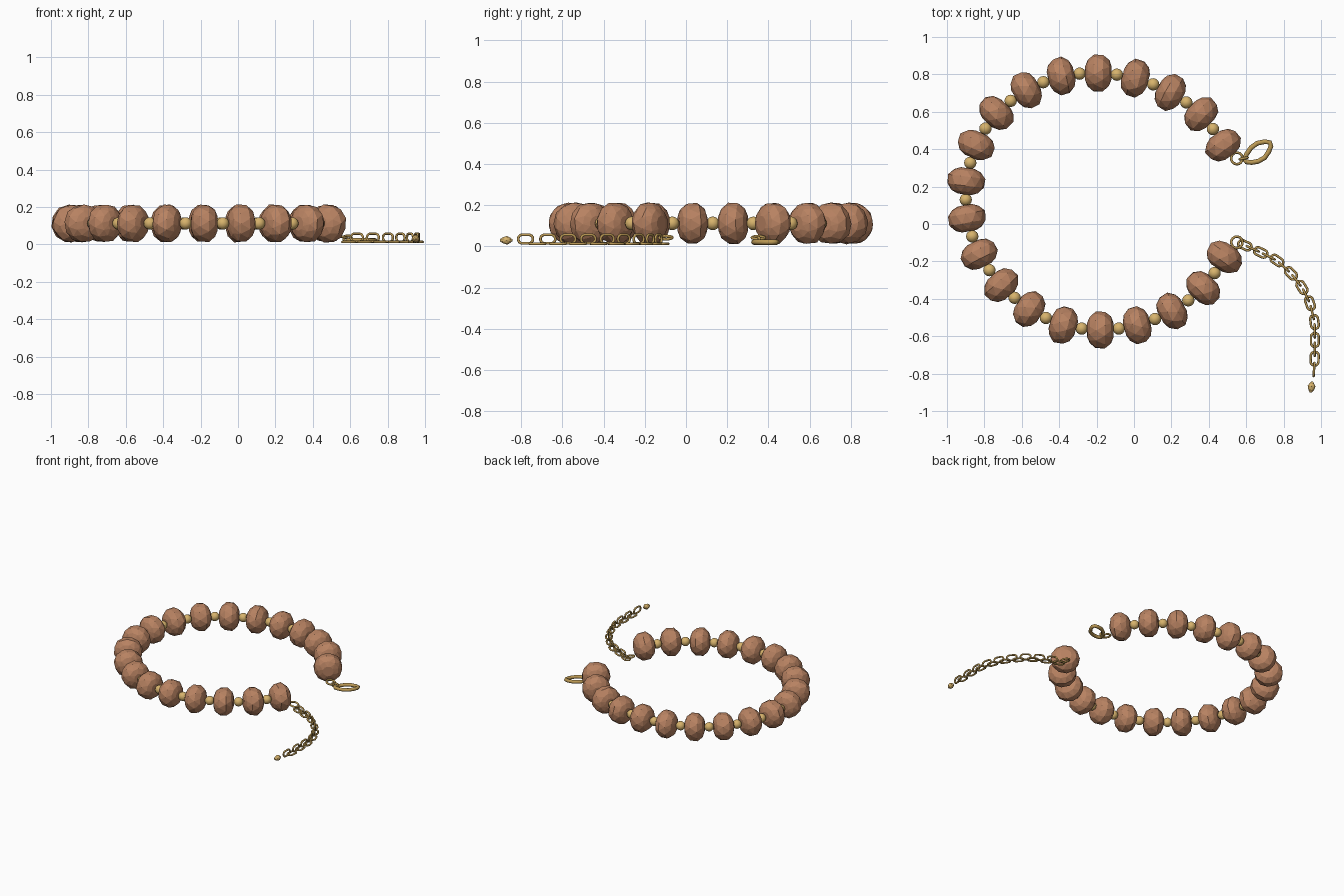
import bpy, bmesh, math, random
from mathutils import Vector, Matrix

if "Cube" in bpy.data.objects:
    bpy.data.objects.remove(bpy.data.objects["Cube"])

random.seed(4)
SHIFT = Matrix.Translation((.004, -.006, 0))


def material(name, rgb):
    m = bpy.data.materials.new(name)
    m.diffuse_color = (*rgb, 1)
    m.use_nodes = True
    m.node_tree.nodes["Principled BSDF"].inputs["Base Color"].default_value = m.diffuse_color
    return m


WOOD = material("brown wood", (0.48, 0.225, 0.122))
GOLD = material("gold", (0.68, 0.45, 0.15))
BRASS = material("dark brass", (0.50, 0.32, 0.09))


def add_object(name, mesh, mat, matrix):
    mesh.materials.clear()
    mesh.materials.append(mat)
    ob = bpy.data.objects.new(name, mesh)
    bpy.context.collection.objects.link(ob)
    ob.matrix_world = SHIFT @ matrix
    return ob


def wire_loop(name, pts, radius, mat, matrix=Matrix()):
    """Closed round wire through pts, turned into a smooth mesh."""
    cu = bpy.data.curves.new(name, 'CURVE')
    cu.dimensions = '3D'
    cu.bevel_depth = radius
    cu.bevel_resolution = 2
    sp = cu.splines.new('POLY')
    sp.points.add(len(pts) - 1)
    for p, co in zip(sp.points, pts):
        p.co = (*co, 1)
    sp.use_cyclic_u = True
    tmp = bpy.data.objects.new(name + "_curve", cu)
    bpy.context.collection.objects.link(tmp)
    bpy.context.view_layer.update()
    mesh = bpy.data.meshes.new_from_object(
        tmp.evaluated_get(bpy.context.evaluated_depsgraph_get()))
    bpy.data.objects.remove(tmp)
    for f in mesh.polygons:
        f.use_smooth = True
    return add_object(name, mesh, mat, matrix)


def lathe(profile, sides, jitter=0.0):
    """Faceted solid around local x; every other ring is turned half a step."""
    bm = bmesh.new()
    rings = []
    for i, (t, r) in enumerate(profile):
        ring = []
        for k in range(sides):
            a = 2 * math.pi * (k + 0.5 * (i % 2)) / sides
            rr = r * (1 + random.uniform(-jitter, jitter))
            ring.append(bm.verts.new((t + random.uniform(-jitter, jitter) * 0.06,
                                      rr * math.cos(a), rr * math.sin(a))))
        rings.append(ring)
    for i in range(len(rings) - 1):
        a, b = (rings[i], rings[i + 1])
        for k in range(sides):
            n = (k + 1) % sides
            if i % 2 == 0:
                bm.faces.new((a[k], a[n], b[k]))
                bm.faces.new((a[n], b[n], b[k]))
            else:
                bm.faces.new((a[k], a[n], b[n]))
                bm.faces.new((a[k], b[n], b[k]))
    bm.faces.new(rings[0])
    bm.faces.new(rings[-1])
    bmesh.ops.recalc_face_normals(bm, faces=bm.faces)
    mesh = bpy.data.meshes.new("lathe")
    bm.to_mesh(mesh)
    bm.free()
    return mesh


def place(x, y, z, angle, roll=0.0):
    return (Matrix.Translation((x, y, z)) @ Matrix.Rotation(angle, 4, 'Z')
            @ Matrix.Rotation(roll, 4, 'X'))


# wooden beads along the open bracelet
beads = [Vector(p) for p in (
    (.473, .428), (.355, .594), (.19, .71), (.003, .786), (-.195, .813),
    (-.393, .797), (-.58, .722), (-.74, .599), (-.848, .428), (-.901, .235),
    (-.896, .037), (-.832, -.155), (-.714, -.321), (-.564, -.449),
    (-.382, -.535), (-.184, -.561), (.013, -.535), (.20, -.46),
    (.366, -.337), (.479, -.171))]
BEAD_Z = 0.112
profile = [(-.07, .038), (-.057, .072), (-.024, .1), (.024, .1),
           (.057, .072), (.07, .038)]
for i, p in enumerate(beads):
    d = beads[min(i + 1, len(beads) - 1)] - beads[max(i - 1, 0)]
    add_object(f"wood_bead_{i + 1}", lathe(profile, 11, 0.025), WOOD,
               place(p.x, p.y, BEAD_Z, math.atan2(d.y, d.x),
                     random.uniform(0, 6.28)))

# small round gold spacers between the beads
bm = bmesh.new()
bmesh.ops.create_uvsphere(bm, u_segments=16, v_segments=10, radius=0.033)
for f in bm.faces:
    f.smooth = True
ball = bpy.data.meshes.new("spacer")
bm.to_mesh(ball)
bm.free()
centre = Vector((-.19, .126))
for i in range(len(beads) - 1):
    m = (beads[i] + beads[i + 1]) / 2
    m += (m - centre).normalized() * 0.005
    add_object(f"spacer_{i + 1}", ball, GOLD, place(m.x, m.y, BEAD_Z, 0))


def oval(hx, hy, n=20):
    """Stadium outline, long along x."""
    pts = []
    for k in range(n):
        a = 2 * math.pi * (k + 0.5) / n
        c, s = math.cos(a), math.sin(a)
        pts.append((math.copysign(hx - hy, c) + hy * c, hy * s, 0))
    return pts


# jump rings at both ends
for name, x, y, tilt in (("chain_ring", .546, -.092, .25), ("clasp_ring", .546, .357, .2)):
    wire_loop(name, oval(.031, .0309), .007, BRASS,
              Matrix.Translation((x, y, .043)) @ Matrix.Rotation(tilt, 4, 'Y'))

# extension chain: flat links joined by upright links
flat = [Vector(p) for p in (
    (.589, -.108), (.674, -.146), (.760, -.189), (.835, -.258), (.894, -.333),
    (.937, -.418), (.961, -.518), (.963, -.614), (.962, -.714)) ]
for i, p in enumerate(flat):
    nxt = flat[i + 1] if i + 1 < len(flat) else Vector((.955, -.83))
    prv = flat[i - 1] if i else p
    d, e = nxt - prv, nxt - p
    mid = (p + nxt) / 2
    wire_loop(f"flat_link_{i + 1}", oval(.037, .021), .0065, BRASS,
              place(p.x, p.y, .013, math.atan2(d.y, d.x)))
    wire_loop(f"upright_link_{i + 1}", oval(.036, .021), .0065, BRASS,
              place(mid.x, mid.y, .036, math.atan2(e.y, e.x), math.pi / 2))

# pointed drop at the chain end
drop = lathe([(-.03, .006), (-.016, .016), (.004, .021), (.018, .014), (.03, .004)], 8)
add_object("end_drop", drop, GOLD, place(.945, -.865, .03, math.radians(83)))

# teardrop clasp
outline = [(.585, .35), (.598, .380), (.622, .414), (.655, .438), (.695, .446),
           (.722, .442), (.728, .422), (.716, .392), (.694, .360), (.660, .341),
           (.625, .335), (.598, .338)]
wire_loop("clasp", [(x, y, .021) for x, y in outline], .013, BRASS)
# clasp hinge joining the clasp to its ring
wire_loop("clasp_eye", oval(.022, .013), .007, BRASS, place(.582, .357, .032, .2, math.pi / 2))
